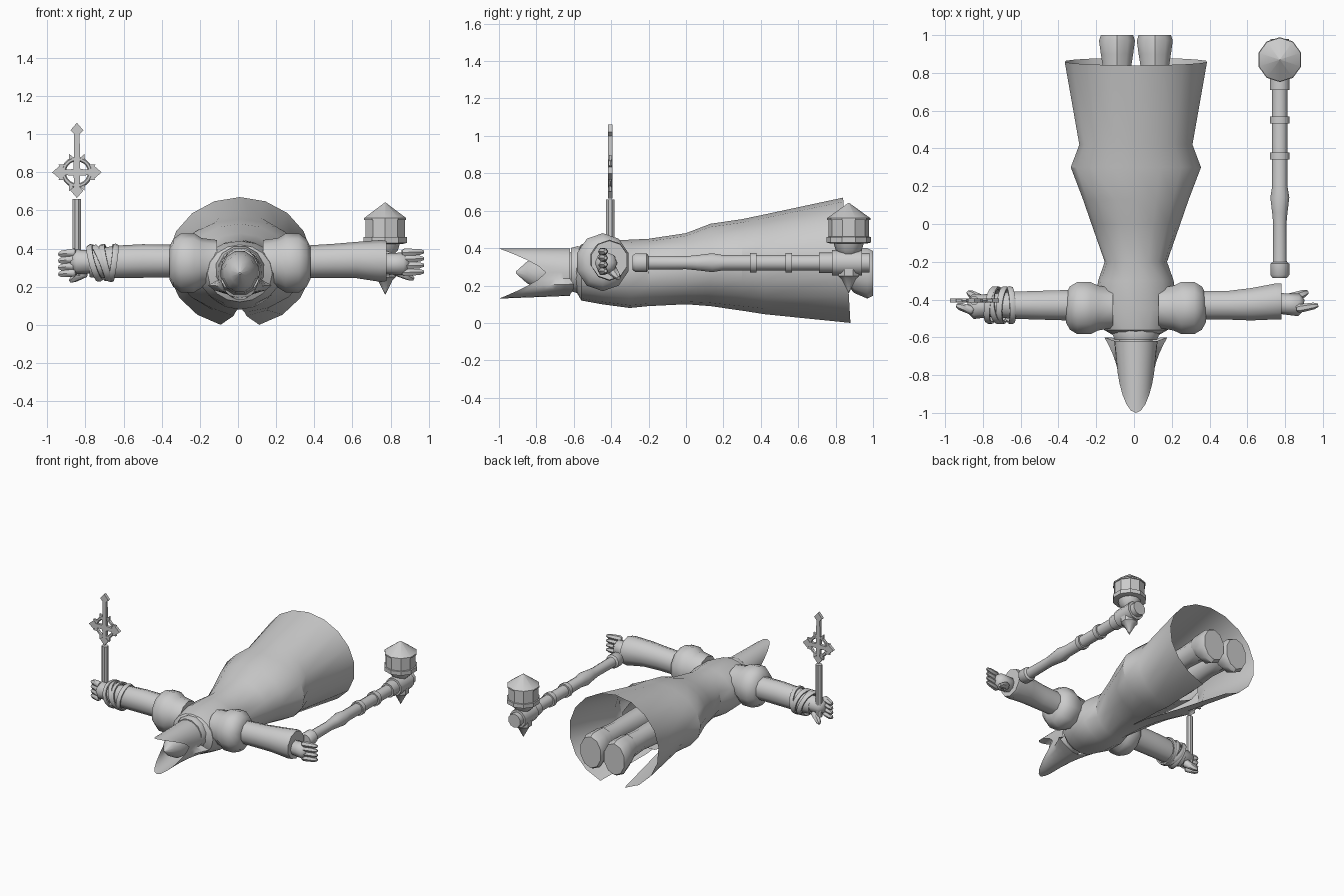
import bpy, bmesh, math
from math import sin, cos, pi
from mathutils import Vector, Matrix

old = bpy.data.objects.get("Cube")
if old:
    bpy.data.objects.remove(old)

grey = bpy.data.materials.new("plain grey")
grey.use_nodes = True
grey.diffuse_color = (0.6, 0.6, 0.6, 1)
grey.node_tree.nodes["Principled BSDF"].inputs["Base Color"].default_value = (0.6, 0.6, 0.6, 1)

CX = 0.01  # body centre line
ORDER = {"x": lambda s, a, b: (s, a, b),
         "y": lambda s, a, b: (a, s, b),
         "z": lambda s, a, b: (a, b, s)}


def finish(name, bm, angle=40):
    bmesh.ops.remove_doubles(bm, verts=bm.verts, dist=0.0005)
    bmesh.ops.recalc_face_normals(bm, faces=bm.faces)
    me = bpy.data.meshes.new(name)
    bm.to_mesh(me)
    bm.free()
    me.materials.append(grey)
    ob = bpy.data.objects.new(name, me)
    bpy.context.collection.objects.link(ob)
    bpy.ops.object.select_all(action="DESELECT")
    ob.select_set(True)
    bpy.context.view_layer.objects.active = ob
    bpy.ops.object.shade_smooth_by_angle(angle=math.radians(angle))
    return ob


def skin(bm, rings, closed):
    n = len(rings[0])
    for r, q in zip(rings, rings[1:]):
        for i in range(n if closed else n - 1):
            j = (i + 1) % n
            bm.faces.new((r[i], r[j], q[j], q[i]))


def loft(name, axis, secs, n=12, caps=True, angle=40, phase=0.5):
    """Sections are (position, centre a, centre b, radius a, radius b)."""
    bm = bmesh.new()
    rings = []
    for s, a, b, ra, rb in secs:
        rings.append([bm.verts.new(ORDER[axis](s, a + ra * cos(2 * pi * (i + phase) / n),
                      b + rb * sin(2 * pi * (i + phase) / n))) for i in range(n)])
    skin(bm, rings, True)
    if caps:
        bm.faces.new(rings[0])
        bm.faces.new(rings[-1])
    return finish(name, bm, angle)


def turned(name, axis, a, b, profile, n=12, angle=40):
    return loft(name, axis, [(s, a, b, r, r) for s, r in profile], n, angle=angle)


def limb(name, start, end, r0, r1, n=8):
    """Tapered round bar with rounded tip."""
    p, q = Vector(start), Vector(end)
    d = q - p
    rot = d.to_track_quat("Z", "Y").to_matrix()
    bm = bmesh.new()
    rings = []
    for t, r in ((0, r0 * 0.6), (0.12, r0), (0.8, r1), (1, r1 * 0.5)):
        rings.append([bm.verts.new(p + d * t + rot @ Vector((r * cos(2 * pi * i / n), r * sin(2 * pi * i / n), 0)))
                      for i in range(n)])
    skin(bm, rings, True)
    bm.faces.new(rings[0])
    bm.faces.new(rings[-1])
    return finish(name, bm, 50)


def torus(name, centre, rot, major, minor, flat=1.0, n=18, m=6):
    bm = bmesh.new()
    mat = Matrix.Translation(centre) @ rot
    rings = [[bm.verts.new(mat @ Vector(((major + minor * cos(2 * pi * j / m)) * cos(2 * pi * i / n),
              (major + minor * cos(2 * pi * j / m)) * sin(2 * pi * i / n), flat * minor * sin(2 * pi * j / m))))
              for j in range(m)] for i in range(n)]
    skin(bm, rings + [rings[0]], True)
    return finish(name, bm)


def plate(name, outline, y, thick):
    """Flat xz outline with thickness along y."""
    bm = bmesh.new()
    rings = [[bm.verts.new((x, y + t, z)) for x, z in outline] for t in (-thick, thick)]
    skin(bm, rings, True)
    for r in rings:
        bm.faces.new(r)
    return finish(name, bm, 20)


# robe: torso and skirt shell, split along the front of the skirt
robe = [(-0.60, 0.10, 0.19, 0.37), (-0.56, 0.17, 0.12, 0.42), (-0.45, 0.22, 0.10, 0.44),
        (-0.30, 0.20, 0.08, 0.445), (-0.20, 0.165, 0.09, 0.45), (0.0, 0.235, 0.10, 0.48),
        (0.13, 0.28, 0.09, 0.53), (0.30, 0.345, 0.065, 0.555), (0.42, 0.30, 0.045, 0.58),
        (0.86, 0.38, -0.012, 0.67)]
bm = bmesh.new()
rings, N = [], 16
for y, hw, lo, hi in robe:
    gap = max(0, y - 0.1) * 0.355
    ring = []
    for i in range(N + 1):
        t = -pi / 2 + gap + (2 * pi - 2 * gap) * i / N
        slant = -0.02 * sin(t) if y > 0.8 else 0
        ring.append(bm.verts.new((CX + hw * cos(t), y + slant, (lo + hi) / 2 + (hi - lo) / 2 * sin(t))))
    rings.append(ring)
skin(bm, rings, False)
finish("robe", bm, 35)

# inner tunic with two split front tails
loft("tunic", "y", [(-0.1, CX, 0.28, 0.15, 0.15), (0.15, CX, 0.29, 0.2, 0.17),
                    (0.45, CX, 0.29, 0.22, 0.18)], 12, caps=False)

# legs and boots
for side, label in ((-1, "right"), (1, "left")):
    x = CX + side * 0.1
    loft(label + "_leg", "y", [(0.0, x, 0.29, 0.08, 0.09), (0.45, x, 0.29, 0.085, 0.09),
                               (0.7, x, 0.3, 0.07, 0.08), (0.86, x, 0.3, 0.08, 0.09)], 10)
    loft(label + "_boot", "y", [(0.84, x, 0.31, 0.08, 0.085), (0.9, x, 0.28, 0.09, 0.12),
                                (0.97, x, 0.265, 0.1, 0.135), (1.0, x, 0.265, 0.09, 0.12)], 10)
    # puffed shoulders
    loft(label + "_shoulder", "x", [(CX + side * s, -0.445, 0.325, ra, rb) for s, ra, rb in
         ((0.12, 0.11, 0.12), (0.2, 0.125, 0.13), (0.24, 0.145, 0.155), (0.31, 0.145, 0.155),
          (0.35, 0.12, 0.125), (0.37, 0.08, 0.085))], 10)

# sleeves
loft("left_sleeve", "x", [(0.34, -0.43, 0.33, 0.08, 0.085), (0.5, -0.43, 0.335, 0.08, 0.09),
                          (0.62, -0.425, 0.34, 0.09, 0.095), (0.75, -0.41, 0.335, 0.1, 0.11),
                          (0.78, -0.41, 0.335, 0.1, 0.105)], 10)
loft("right_sleeve", "x", [(-0.34, -0.43, 0.335, 0.085, 0.085), (-0.5, -0.43, 0.335, 0.08, 0.088),
                           (-0.65, -0.43, 0.33, 0.075, 0.085), (-0.78, -0.43, 0.32, 0.06, 0.07)], 10)

# wrist wraps
for i, (x, tilt, turn) in enumerate(((-0.655, 8, 3), (-0.69, -14, -6), (-0.72, -22, 6), (-0.75, -16, -10))):
    rot = Matrix.Rotation(math.radians(turn), 4, "Z") @ Matrix.Rotation(math.radians(90 + tilt), 4, "Y")
    torus("wrist_wrap_%d" % i, (x, -0.43, 0.325), rot, 0.092, 0.01, 1.8)

# hands
limb("left_palm", (0.76, -0.42, 0.32), (0.9, -0.43, 0.32), 0.055, 0.06)
limb("right_palm", (-0.74, -0.43, 0.33), (-0.88, -0.44, 0.33), 0.06, 0.065)
for i in range(4):
    z = 0.38 - i * 0.035
    limb("left_finger_%d" % i, (0.86, -0.45, z), (0.975, -0.43, z + 0.003), 0.023, 0.018, 6)
    limb("right_finger_%d" % i, (-0.85, -0.46, z), (-0.94, -0.43, z - 0.01), 0.024, 0.02, 6)
limb("left_thumb", (0.82, -0.4, 0.29), (0.92, -0.36, 0.24), 0.03, 0.02, 6)
limb("right_thumb", (-0.8, -0.41, 0.28), (-0.88, -0.36, 0.23), 0.03, 0.02, 6)

# neck collar and head under the hat
loft("collar", "y", [(-0.55, CX, 0.285, 0.125, 0.125), (-0.58, CX, 0.285, 0.13, 0.13),
                     (-0.615, CX, 0.285, 0.115, 0.12)], 12)
loft("head", "y", [(-0.56, CX, 0.28, 0.08, 0.09), (-0.66, CX, 0.275, 0.1, 0.115),
                   (-0.78, CX, 0.27, 0.085, 0.1), (-0.85, CX, 0.27, 0.05, 0.06),
                   (-0.91, CX, 0.27, 0.005, 0.005)], 12)

# tall hat with two peaks, notched sides and flared lower corners
bm = bmesh.new()
rings, N, L = [], 24, 7
for k in range(L):
    u = k / (L - 1)
    ring = []
    for i in range(N):
        t = 2 * pi * i / N
        y = -0.62 - u * (0.13 + 0.25 * abs(sin(t)) ** 1.4)
        rx = 0.115 - 0.015 * u
        if sin(t) < -0.3:
            flare = (1 - u) ** 2 * 0.95 * max(0, 1 - abs(sin(t) + 0.6) / 0.35)
            y += 0.03 * flare
            rx *= 1 + flare
        z = 0.27 + sin(t) * (0.128 if sin(t) > 0 else 0.125 + 0.015 * u)
        ring.append(bm.verts.new((CX + rx * cos(t), y, z)))
    rings.append(ring)
skin(bm, rings, True)
finish("peaked_hat", bm)

# lantern staff
LX, LZ, LY = 0.772, 0.322, 0.87
turned("lantern_staff", "y", LX, LZ,
       [(-0.285, 0.04), (-0.27, 0.052), (-0.21, 0.052), (-0.2, 0.038), (0.0, 0.036), (0.06, 0.042),
        (0.14, 0.052), (0.2, 0.042), (0.72, 0.042)])
for i, y in enumerate((0.36, 0.55)):
    turned("staff_ring_%d" % i, "y", LX, LZ, [(y - 0.018, 0.053), (y + 0.018, 0.053)])
turned("staff_head", "y", LX, LZ, [(0.71, 0.054), (0.78, 0.054), (0.781, 0.068), (0.94, 0.068),
                                   (0.941, 0.052), (0.98, 0.052)], 10)
turned("lantern_spike", "z", LX, LY, [(0.16, 0.002), (0.235, 0.042), (0.25, 0.06), (0.3, 0.06)], 8)
turned("lantern_bowl", "z", LX, LY, [(0.36, 0.04), (0.39, 0.07), (0.43, 0.082)], 10)
turned("lantern_body", "z", LX, LY, [(0.425, 0.1), (0.43, 0.119), (0.46, 0.119), (0.461, 0.109),
                                     (0.555, 0.109)], 10, 25)
turned("lantern_roof", "z", LX, LY, [(0.55, 0.116), (0.56, 0.116), (0.642, 0.002)], 10, 25)

# cross staff
SX, SY, SZ = -0.845, -0.405, 0.8
turned("cross_shaft", "z", SX, SY, [(0.26, 0.024), (0.66, 0.024)], 8)
for i, length in enumerate((0.13, 0.26, 0.13, 0.135)):
    a = pi / 2 * i
    shape = ((0, -0.018), (length - 0.06, -0.014), (length - 0.04, -0.034), (length, 0),
             (length - 0.04, 0.034), (length - 0.06, 0.014), (0, 0.018))
    plate("cross_arm_%d" % i, [(SX + p * cos(a) - q * sin(a), SZ + p * sin(a) + q * cos(a))
                               for p, q in shape], SY, 0.011)
torus("cross_ring", (SX, SY, SZ), Matrix.Rotation(pi / 2, 4, "X"), 0.07, 0.012, 0.9, 20)
for i in range(8):
    a = pi / 8 + pi / 4 * i
    plate("ring_spike_%d" % i, [(SX + r * cos(a + d), SZ + r * sin(a + d))
                                for r, d in ((0.075, -0.2), (0.105, 0), (0.075, 0.2))], SY, 0.008)
